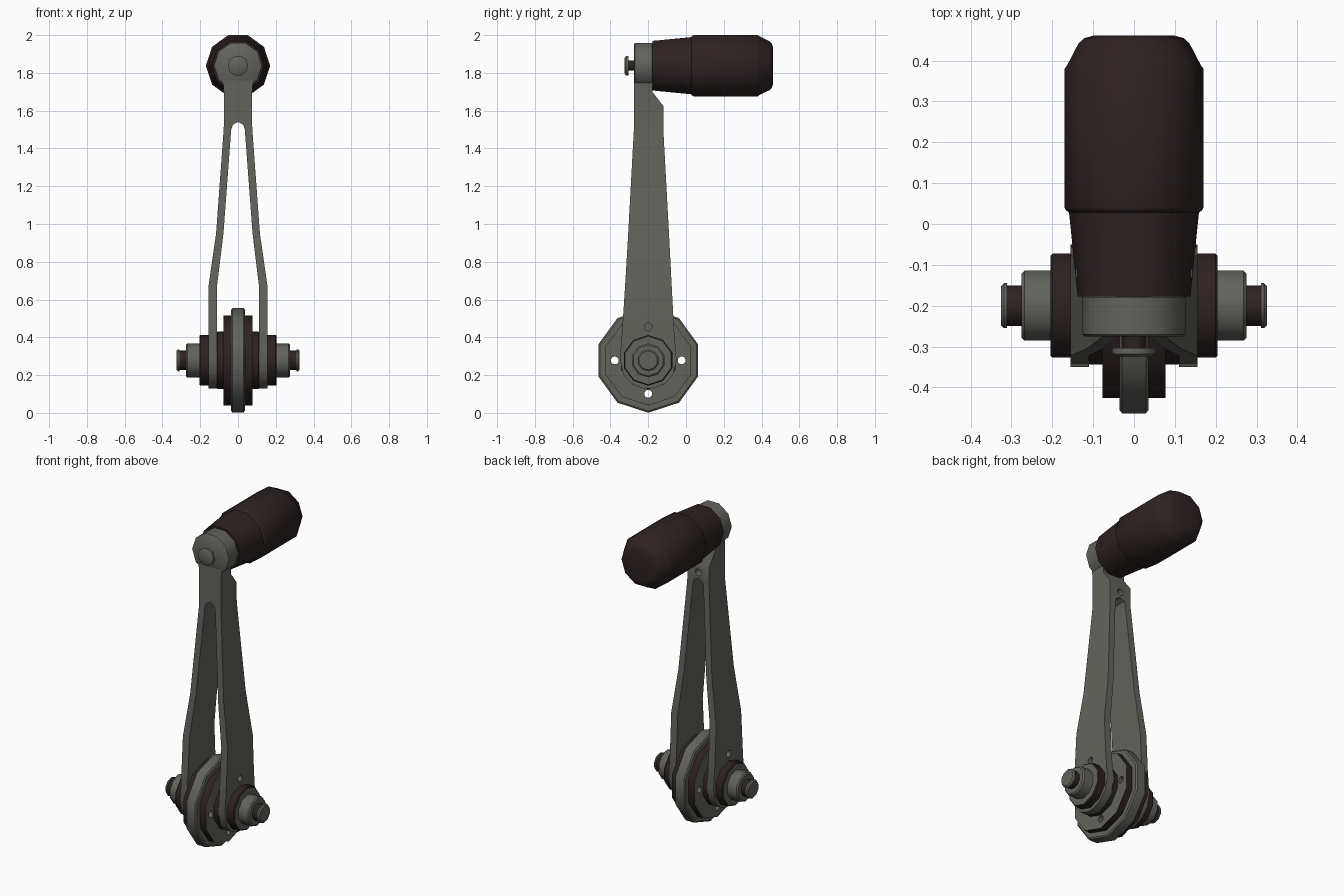
import bpy, bmesh, math
from mathutils import Vector

cube = bpy.data.objects.get("Cube")
if cube:
    bpy.data.objects.remove(cube, do_unlink=True)


def material(name, rgb):
    m = bpy.data.materials.new(name)
    m.use_nodes = True
    m.diffuse_color = (*rgb, 1)
    m.node_tree.nodes["Principled BSDF"].inputs["Base Color"].default_value = (*rgb, 1)
    return m


STEEL = material("grey steel", (0.125, 0.125, 0.11))
BROWN = material("dark brown", (0.027, 0.016, 0.016))
SIDES = 10
HUB = Vector((0, -0.2, 0.278))
TOP = Vector((0, 0, 1.838))


def activate(obj):
    bpy.ops.object.select_all(action='DESELECT')
    obj.select_set(True)
    bpy.context.view_layer.objects.active = obj


def finish(name, bm, mats):
    bmesh.ops.recalc_face_normals(bm, faces=bm.faces)
    mesh = bpy.data.meshes.new(name)
    bm.to_mesh(mesh)
    bm.free()
    for m in mats:
        mesh.materials.append(m)
    obj = bpy.data.objects.new(name, mesh)
    bpy.context.collection.objects.link(obj)
    return obj


def smooth(obj):
    activate(obj)
    bpy.ops.object.shade_smooth_by_angle(angle=math.radians(38))


def lathe(name, profile, axis, centre, rim, cap, sides=SIDES):
    """Turn (position, radius) points about the x or y axis."""
    bm = bmesh.new()
    rings = []
    for pos, r in profile:
        ring = []
        for i in range(sides):
            a = math.tau * i / sides
            u, v = r * math.cos(a), r * math.sin(a)
            p = Vector((pos, v, u)) if axis == 'x' else Vector((u, pos, v))
            ring.append(bm.verts.new(p + centre))
        rings.append(ring)
    for lo, hi in zip(rings, rings[1:]):
        for i in range(sides):
            j = (i + 1) % sides
            bm.faces.new((lo[i], lo[j], hi[j], hi[i]))
    for ring in (rings[0], rings[-1]):
        bm.faces.new(ring).material_index = 1
    obj = finish(name, bm, (rim, cap))
    smooth(obj)
    return obj


def drill(obj, axis, start, end, centre, radius=0.021):
    """Cut a round hole and discard the cutter."""
    cutter = lathe("drill", [(start, radius), (end, radius)], axis, centre, STEEL, STEEL, 12)
    cutter.hide_render = True
    mod = obj.modifiers.new("hole", 'BOOLEAN')
    mod.operation = 'DIFFERENCE'
    mod.solver = 'EXACT'
    mod.object = cutter
    activate(obj)
    bpy.ops.object.modifier_apply(modifier=mod.name)
    bpy.data.objects.remove(cutter, do_unlink=True)


# Forked arm: one half lofted through stations, then mirrored
# station: height, inner x, outer x, front y, back y
stations = []
for deg in (80, 55, 30):
    half = 0.152 * math.cos(math.radians(deg))
    z = HUB.z - 0.152 * math.sin(math.radians(deg))
    stations.append((z, 0.11, 0.155, HUB.y - half, HUB.y + half))
stations += [
    (0.28, 0.11, 0.155, -0.35, -0.05),
    (0.45, 0.11, 0.155, -0.337, -0.064),
    (0.68, 0.11, 0.155, -0.322, -0.076),
    (0.95, 0.077, 0.116, -0.306, -0.09),
    (1.5, 0.036, 0.076, -0.276, -0.12),
    (1.525, 0.028, 0.075, -0.275, -0.12),
    (1.54, 0.0, 0.075, -0.275, -0.12),
    (1.625, 0.0, 0.075, -0.275, -0.12),
    (1.7, 0.0, 0.075, -0.275, -0.178),
    (1.76, 0.0, 0.08, -0.275, -0.178),
]
bm = bmesh.new()
loops = [[bm.verts.new(p) for p in ((a, f, z), (b, f, z), (b, k, z), (a, k, z))]
         for z, a, b, f, k in stations]
for lo, hi in zip(loops, loops[1:]):
    for i in range(4):
        j = (i + 1) % 4
        # leave the mirror seam open
        if i == 3 and lo[0].co.x == 0:
            continue
        bm.faces.new((lo[i], lo[j], hi[j], hi[i]))
bm.faces.new(loops[0])
bm.faces.new(loops[-1])
arm = finish("forked_arm", bm, (STEEL, STEEL))
activate(arm)
arm.modifiers.new("mirror", 'MIRROR')
bpy.ops.object.modifier_apply(modifier="mirror")
for side in (-1, 1):
    drill(arm, 'x', side * 0.09, side * 0.2, HUB + Vector((0, 0, 0.177)))
drill(arm, 'y', -0.17, -0.08, Vector((0, 0, 1.575)))
smooth(arm)

# Central wheel with thinner flanges and three through holes
wheel = lathe("hub_wheel", [(-0.036, 0.268), (-0.029, 0.277), (0.029, 0.277), (0.036, 0.268)],
              'x', HUB, STEEL, STEEL)
discs = [wheel]
for label, s in (("left", 1), ("right", -1)):
    discs.append(lathe(label + "_flange", [(s * 0.03, 0.238), (s * 0.077, 0.238)],
                       'x', HUB, BROWN, STEEL))
for disc in discs:
    for y, z in ((-0.177, 0), (0.177, 0), (0, -0.177)):
        drill(disc, 'x', -0.1, 0.1, HUB + Vector((0, y, z)))
    smooth(disc)

# Axle stack on each side: name, inner x, outer x, radius, chamfer, rim colour
stack = (
    ("collar", 0.07, 0.112, 0.152, 0.004, BROWN),
    ("washer", 0.15, 0.205, 0.134, 0.006, BROWN),
    ("nut", 0.2, 0.276, 0.09, 0.008, STEEL),
    ("axle_stub", 0.27, 0.314, 0.052, 0.003, BROWN),
    ("axle_cap", 0.311, 0.326, 0.058, 0.008, STEEL),
)
for label, s in (("left", 1), ("right", -1)):
    for name, x0, x1, r, c, rim in stack:
        lathe(label + "_" + name, [(s * x0, r), (s * (x1 - c), r), (s * x1, r - c)],
              'x', HUB, rim, STEEL)

# Round head of the arm and its bolt
lathe("arm_head", [(-0.275, 0.12), (-0.27, 0.127), (-0.18, 0.127), (-0.175, 0.122)],
      'y', TOP, STEEL, STEEL)
lathe("bolt_shank", [(-0.308, 0.028), (-0.27, 0.028)], 'y', TOP, BROWN, BROWN)
lathe("bolt_head", [(-0.325, 0.042), (-0.318, 0.054), (-0.304, 0.054)], 'y', TOP, STEEL, STEEL)

# Turned grip
lathe("grip", [(-0.178, 0.138), (0.028, 0.159), (0.034, 0.167), (0.04, 0.17), (0.38, 0.17),
               (0.388, 0.164), (0.442, 0.136), (0.455, 0.122), (0.461, 0.1)],
      'y', TOP, BROWN, BROWN)

# Small set screw on each side of the grip
for label, s in (("left", 1), ("right", -1)):
    lathe(label + "_set_screw", [(s * 0.13, 0.016), (s * 0.143, 0.016)],
          'x', TOP + Vector((0, -0.12, 0)), STEEL, BROWN, 8)
